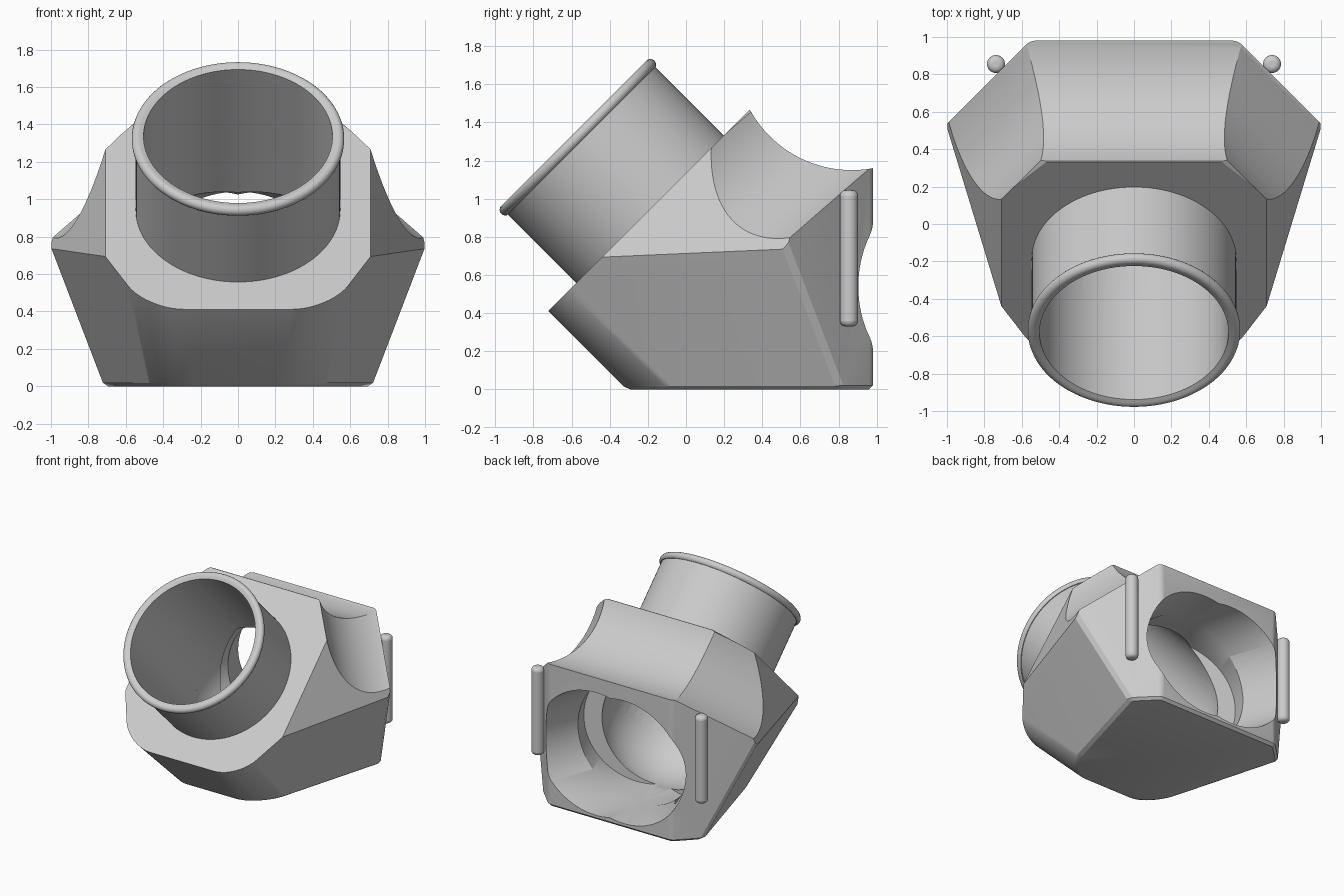
import bpy, bmesh, math
from mathutils import Vector, Matrix

cube = bpy.data.objects.get("Cube")
if cube:
    bpy.data.objects.remove(cube, do_unlink=True)

grey = bpy.data.materials.new("light grey")
grey.use_nodes = True
COLOUR = (0.6, 0.6, 0.6, 1)
grey.diffuse_color = COLOUR
grey.node_tree.nodes["Principled BSDF"].inputs["Base Color"].default_value = COLOUR


def make(name, bm):
    bmesh.ops.recalc_face_normals(bm, faces=bm.faces[:])
    mesh = bpy.data.meshes.new(name)
    bm.to_mesh(mesh)
    bm.free()
    mesh.materials.append(grey)
    ob = bpy.data.objects.new(name, mesh)
    bpy.context.scene.collection.objects.link(ob)
    return ob


def smooth(ob):
    bpy.ops.object.select_all(action="DESELECT")
    bpy.context.view_layer.objects.active = ob
    ob.select_set(True)
    bpy.ops.object.shade_smooth_by_angle(angle=math.radians(30))


def cylinder(name, a, b, r, sides=96):
    a, b = Vector(a), Vector(b)
    bm = bmesh.new()
    turn = (b - a).to_track_quat("Z", "Y").to_matrix().to_4x4()
    bmesh.ops.create_cone(bm, cap_ends=True, segments=sides, radius1=r, radius2=r,
                          depth=(b - a).length,
                          matrix=Matrix.Translation((a + b) / 2) @ turn)
    return make(name, bm)


def trim(bm, normal, limit):
    """Keep the side where normal . p <= limit and close the cut."""
    n = Vector(normal)
    cut = bmesh.ops.bisect_plane(bm, geom=bm.verts[:] + bm.edges[:] + bm.faces[:],
                                 plane_co=n * (limit / n.length_squared),
                                 plane_no=n, clear_outer=True)
    edges = [g for g in cut["geom_cut"] if isinstance(g, bmesh.types.BMEdge)]
    if edges:
        bmesh.ops.edgeloop_fill(bm, edges=edges)
    bmesh.ops.recalc_face_normals(bm, faces=bm.faces[:])


def faces_along(bm, normal):
    n = Vector(normal).normalized()
    return {f for f in bm.faces if f.normal.dot(n) > 0.999}


def bevel_between(bm, n1, n2, width, segments):
    one, two = faces_along(bm, n1), faces_along(bm, n2)
    edges = [e for e in bm.edges
             if set(e.link_faces) & one and set(e.link_faces) & two]
    if edges:
        bmesh.ops.bevel(bm, geom=edges, offset=width, segments=segments,
                        profile=0.5, affect="EDGES")
        bmesh.ops.recalc_face_normals(bm, faces=bm.faces[:])


# Body: a block trimmed by planes
FRONT_LOW, BACK = (0, -1, -1), (0, 1, 0)
UP = Vector((0.369, -0.369, 0.853))
bm = bmesh.new()
bmesh.ops.create_cube(bm, size=5)
trim(bm, BACK, 0.98)
trim(bm, (0, -1, 1), 1.133)
trim(bm, FRONT_LOW, 0.31)
for s in (1, -1):
    trim(bm, (s * 0.682, -0.193, -0.335), 0.336)
    trim(bm, (s * 0.91, -0.29, 0.29), 0.974)
    trim(bm, (s, 1, 0), 1.535)
    trim(bm, (s * UP.x, UP.y, UP.z), 1.30)
trim(bm, (0, 0, 1), 1.465)
# Rounded lower front corners and narrow edge chamfers
for s in (1, -1):
    low_side = (s * 0.682, -0.193, -0.335)
    bevel_between(bm, FRONT_LOW, low_side, 0.2, 10)
    bevel_between(bm, (s, 1, 0), low_side, 0.025, 1)
    bevel_between(bm, (s, 1, 0), BACK, 0.025, 3)
trim(bm, (0, 0, -1), 0)
floor = faces_along(bm, (0, 0, -1))
rim = [e for e in bm.edges if set(e.link_faces) & floor]
bmesh.ops.bevel(bm, geom=rim, offset=0.02, segments=1, affect="EDGES")
body = make("body", bm)

# Cutters: three outside scoops
cutters = [cylinder("top_scoop", (-2, 0.87, 1.76), (2, 0.87, 1.76), 0.61, 128)]
for s in (1, -1):
    mid = Vector((0.707, 0.707, 0)) * 1.186 + UP * 1.445
    run = Vector((0.6, -0.6, -0.52)) * 2
    a, b = mid - run, mid + run
    cutters.append(cylinder("side_scoop", (s * a.x, a.y, a.z), (s * b.x, b.y, b.z), 0.61, 128))

# Cutters: sloping bore, rounded elbow and two crossing rear bores
BORE = 0.505
ELBOW = Vector((0, 0.215, 0.54))
cutters.append(cylinder("pipe_bore", ELBOW, ELBOW + Vector((0, -1, 1)), BORE))
bm = bmesh.new()
bmesh.ops.create_uvsphere(bm, u_segments=64, v_segments=32, radius=BORE + 0.001,
                          matrix=Matrix.Translation(ELBOW))
cutters.append(make("elbow_hollow", bm))
angle = math.radians(20)
for s in (1, -1):
    way = Vector((s * math.sin(angle), math.cos(angle), 0))
    mouth = Vector((s * 0.127, 0.98, 0.54))
    cutters.append(cylinder("rear_bore", mouth - way * 0.72, mouth + way * 0.8, BORE - 0.005))

bpy.context.view_layer.objects.active = body
for c in cutters:
    mod = body.modifiers.new("cut", "BOOLEAN")
    mod.operation, mod.solver, mod.object = "DIFFERENCE", "EXACT", c
    bpy.ops.object.modifier_apply(modifier=mod.name)
for c in cutters:
    bpy.data.objects.remove(c, do_unlink=True)
smooth(body)

# Pipe: one lathed profile with a rounded lip
profile = [(BORE, -0.01), (0.547, -0.01), (0.547, 0.51)]
for i in range(9):
    t = math.radians(-60 + i * 22)
    profile.append((0.538 + 0.03 * math.cos(t), 0.535 + 0.03 * math.sin(t)))
profile.append((BORE, 0.555))
bm = bmesh.new()
verts = [bm.verts.new((r, 0, z)) for r, z in profile]
edges = [bm.edges.new((verts[i - 1], verts[i])) for i in range(len(verts))]
bmesh.ops.spin(bm, geom=verts + edges, cent=(0, 0, 0), axis=(0, 0, 1),
               angle=math.tau, steps=96, use_duplicate=False)
bmesh.ops.remove_doubles(bm, verts=bm.verts[:], dist=0.0005)
bm.transform(Matrix.Translation((0, -0.189, 0.944)) @ Matrix.Rotation(math.pi / 4, 4, "X"))
smooth(make("pipe", bm))

# Upright pins on the slanted rear faces
for s, side in ((1, "left"), (-1, "right")):
    pin = cylinder(side + "_pin", (s * 0.738, 0.855, 0.33), (s * 0.738, 0.855, 1.045), 0.048, 32)
    mod = pin.modifiers.new("round_ends", "BEVEL")
    mod.width, mod.segments, mod.limit_method = 0.03, 4, "ANGLE"
    smooth(pin)
